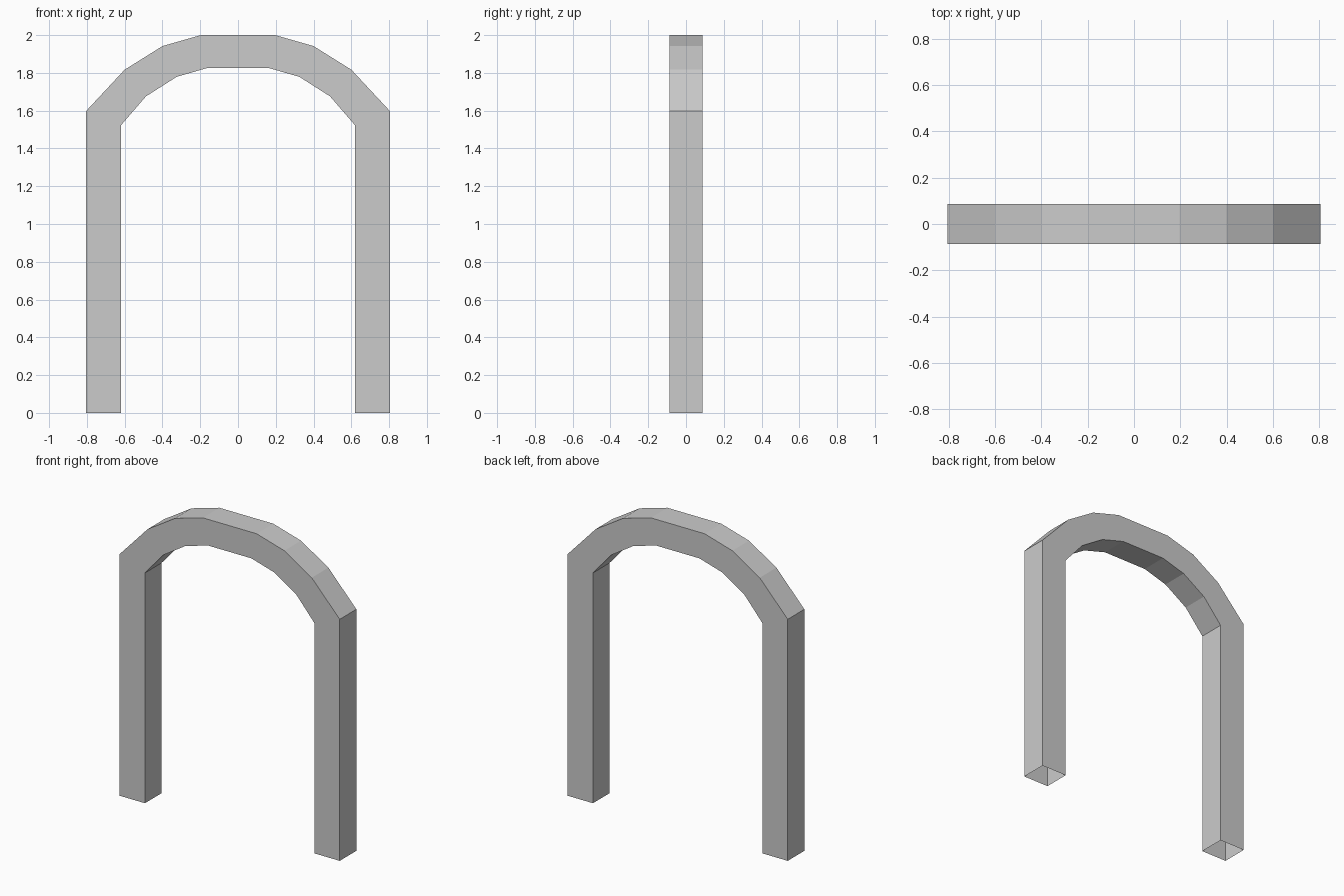
import bpy, bmesh

if "Cube" in bpy.data.objects:
    bpy.data.objects.remove(bpy.data.objects["Cube"])

HALF_DEPTH = 0.087

# Right half of the arch, foot to crown: (outer x, z), (inner x, z)
half = [
    ((0.805, 0.0), (0.62, 0.0)),
    ((0.805, 1.597), (0.62, 1.522)),
    ((0.60, 1.817), (0.487, 1.676)),
    ((0.40, 1.942), (0.325, 1.779)),
    ((0.197, 2.0), (0.159, 1.827)),
]
# Mirror to get the whole path, foot to foot
path = half + [((-o[0], o[1]), (-i[0], i[1])) for o, i in reversed(half)]

bm = bmesh.new()

# Rectangular ring of vertices at each station
rings = []
for (ox, oz), (ix, iz) in path:
    corners = [(ox, -HALF_DEPTH, oz), (ox, HALF_DEPTH, oz),
               (ix, HALF_DEPTH, iz), (ix, -HALF_DEPTH, iz)]
    rings.append([bm.verts.new(c) for c in corners])

# Bridge the rings; the feet stay open underneath
for a, b in zip(rings, rings[1:]):
    for k in range(4):
        n = (k + 1) % 4
        bm.faces.new((a[k], a[n], b[n], b[k]))

bmesh.ops.recalc_face_normals(bm, faces=bm.faces)
mesh = bpy.data.meshes.new("arch_frame")
bm.to_mesh(mesh)
bm.free()
bpy.context.collection.objects.link(bpy.data.objects.new("arch_frame", mesh))
